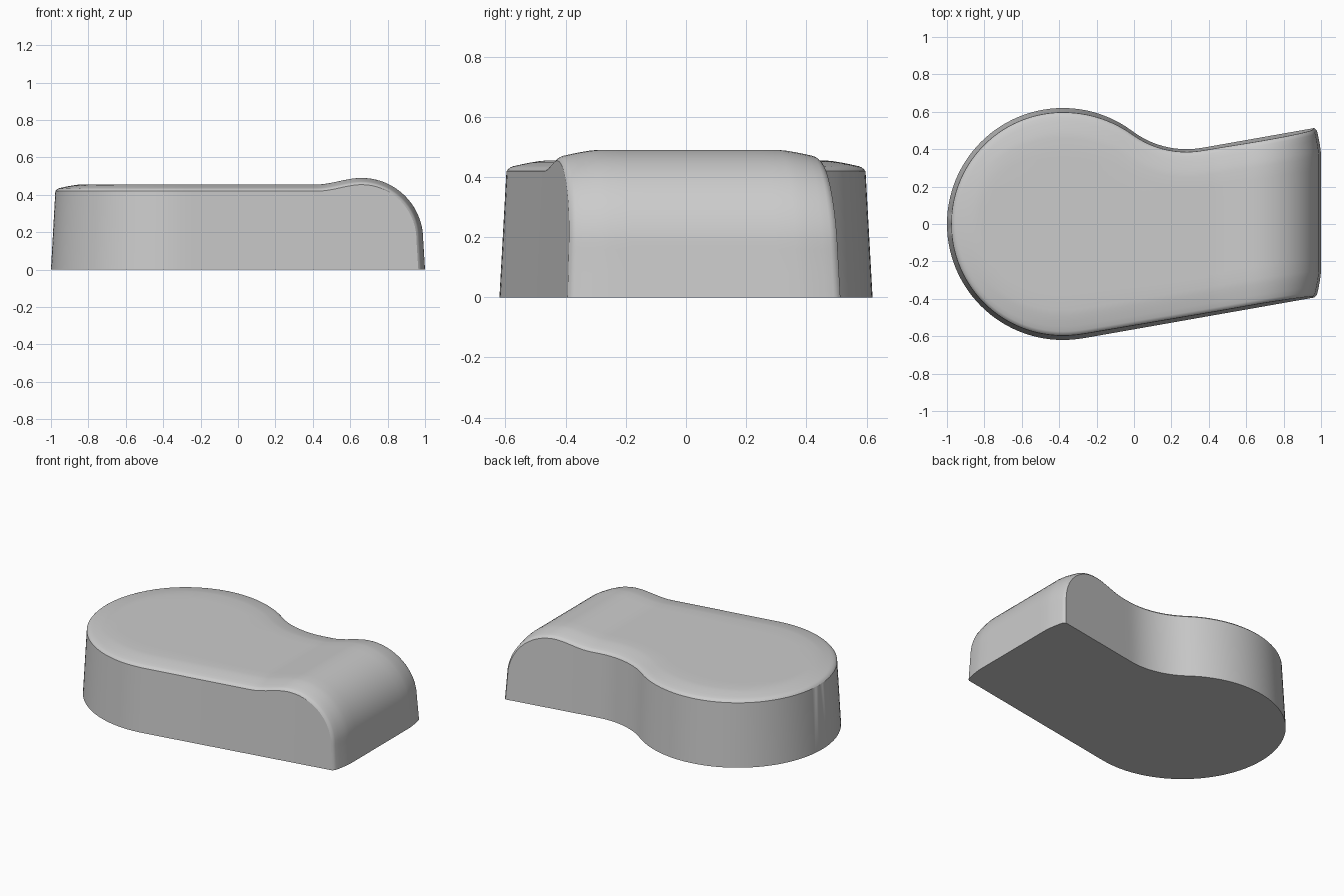
import bpy, bmesh, math

if "Cube" in bpy.data.objects:
    bpy.data.objects.remove(bpy.data.objects["Cube"])

T10 = math.tan(math.radians(10))
CX, R = -0.38, 0.62          # big round end
FX, FY, FR = 0.28, 0.88, 0.48  # concave fillet on the back side


def y_front(x):
    if x < CX + R * math.sin(math.radians(10)):
        return -math.sqrt(max(0, R * R - (x - CX) ** 2))
    return -0.611 + (x + 0.272) * T10


def y_back(x):
    if x < 0.003:
        return math.sqrt(max(0, R * R - (x - CX) ** 2))
    if x < 0.363:
        return FY - math.sqrt(FR * FR - (x - FX) ** 2)
    return 0.407 + (x - 0.363) * T10


# sample of the side outline, used for distance to the rim
xs = [CX - R * math.cos(math.pi / 2 * i / 40) for i in range(40)]
xs += [CX + 1.6 * i / 80 for i in range(81)]
rim = [(x, y_front(x)) for x in reversed(xs)] + [(x, y_back(x)) for x in xs]


def rim_distance(px, py):
    best = 9
    for (ax, ay), (bx, by) in zip(rim, rim[1:]):
        dx, dy = bx - ax, by - ay
        l2 = dx * dx + dy * dy
        t = 0 if l2 == 0 else max(0, min(1, ((px - ax) * dx + (py - ay) * dy) / l2))
        best = min(best, math.hypot(px - ax - t * dx, py - ay - t * dy))
    return best


def drop(d):
    return 0.025 * max(0, 1 - d / 0.14) ** 1.4 + 0.011 * max(0, 1 - d / 0.02) ** 2


# top profile seen from the front: flat, small hump, rounded nose
prof = [(CX - R * math.cos(math.pi / 2 * (i / 28)), 0.455) for i in range(28)]
prof += [(CX + 0.80 * i / 24, 0.455) for i in range(24)]
for i in range(10):
    t = i / 10
    prof.append((0.42 + 0.24 * t, 0.455 + 0.035 * t * t * (3 - 2 * t)))
for i in range(19):
    a = math.pi / 2 * (1 - i / 18)
    prof.append((0.66 + 0.33 * math.cos(a), 0.16 + 0.33 * math.sin(a)))
prof += [(0.995, 0.08), (1.0, 0.0)]


def taper(x, y, z):
    k = 1 - 0.09 * z
    return (CX + (x - CX) * k if x < CX else x, y * k, z)


bm = bmesh.new()
INSETS = [0, 0.006, 0.013, 0.022, 0.05, 0.08, 0.11, 0.14]
cols, floor = [], []
for i, (x, z) in enumerate(prof):
    a, b = prof[max(i - 1, 0)], prof[min(i + 1, len(prof) - 1)]
    tx, tz = b[0] - a[0], b[1] - a[1]
    ln = math.hypot(tx, tz)
    nx, nz = -tz / ln, tx / ln
    if i == len(prof) - 1:
        nx, nz = 1, 0
    xe = x - nx * drop(0)
    y0, y1 = y_front(xe), y_back(xe)
    w = y1 - y0
    s = min(1, w / 0.42)
    ins = [q * s for q in INSETS]
    mid = [ins[-1] + (w - 2 * ins[-1]) * j / 9 for j in range(1, 9)]
    col = []
    offs = ins + mid + [w - q for q in reversed(ins)]
    for j, o in enumerate(offs):
        y = y0 + o
        d = 0 if j in (0, len(offs) - 1) else rim_distance(xe, y)
        k = drop(d)
        col.append(bm.verts.new(taper(x - nx * k, y, max(0, z - nz * k))))
    cols.append(col)
    if i == len(prof) - 1:
        floor.append(col)
    else:
        floor.append([bm.verts.new((xe, y0 + o, 0)) for o in offs])

# top skin, underside and the two side walls
for i in range(len(cols) - 1):
    c, n, f, g = cols[i], cols[i + 1], floor[i], floor[i + 1]
    for j in range(len(c) - 1):
        bm.faces.new((c[j], n[j], n[j + 1], c[j + 1]))
        bm.faces.new((f[j], f[j + 1], g[j + 1], g[j]))
    for j in (0, -1):
        quad = [c[j], f[j], g[j], n[j]]
        bm.faces.new(list(dict.fromkeys(quad)))
bmesh.ops.remove_doubles(bm, verts=bm.verts, dist=0.0005)
bmesh.ops.recalc_face_normals(bm, faces=bm.faces)

me = bpy.data.meshes.new("body")
bm.to_mesh(me)
bm.free()
body = bpy.data.objects.new("body", me)
bpy.context.collection.objects.link(body)
bpy.context.view_layer.objects.active = body
body.select_set(True)
bpy.ops.object.shade_smooth_by_angle(angle=math.radians(30))
